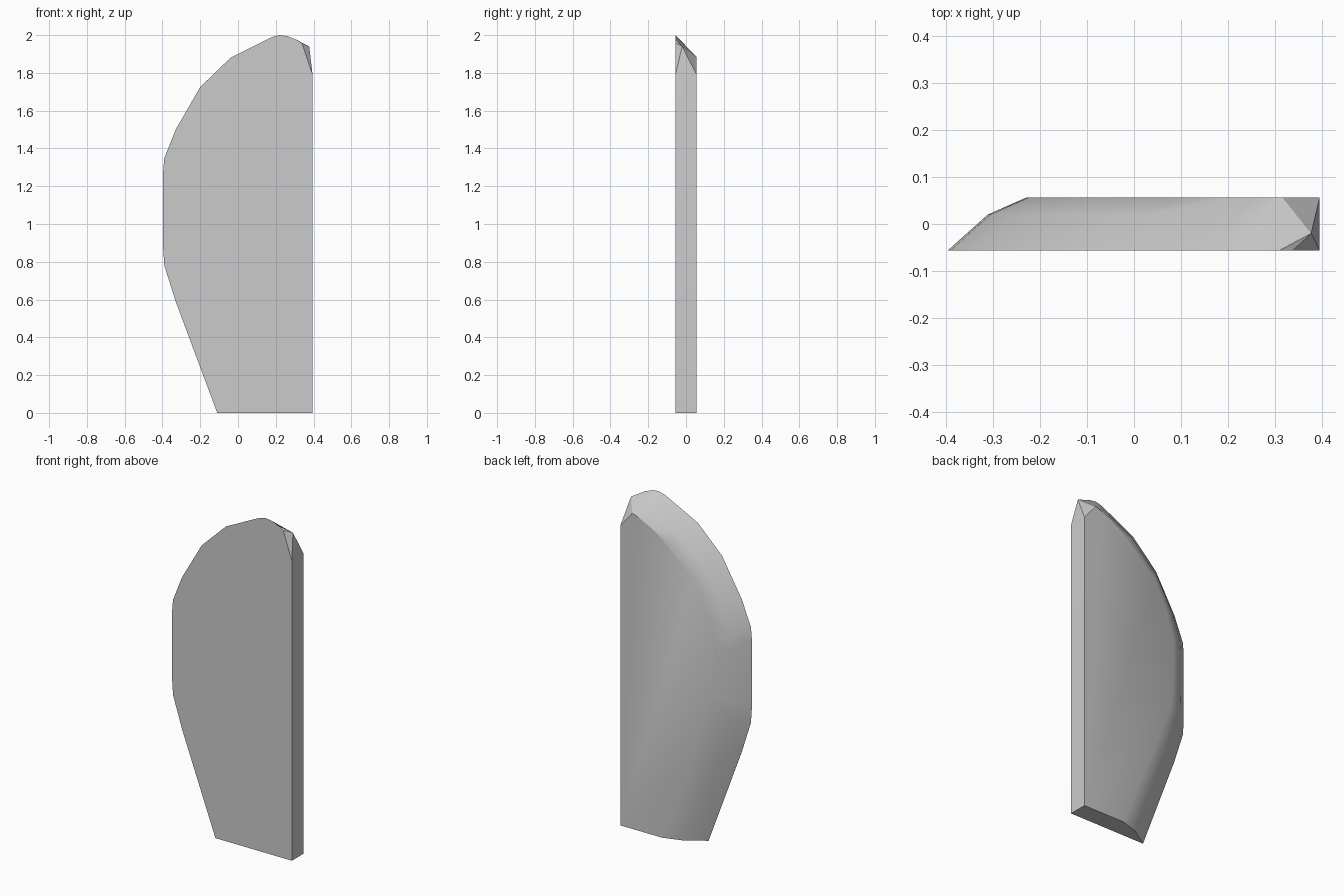
import bpy
import bmesh
import math

cube = bpy.data.objects.get("Cube")
if cube:
    bpy.data.objects.remove(cube, do_unlink=True)

HALF = 0.056    # half the slab thickness
EDGE = 0.395    # straight upright edge
SHOULDER = 1.79

# Curved edge, bottom to top, as (x, z): the sharp front rim and the inset back rim
front_rim = [(-.11, 0), (-.33, .59), (-.39, .78), (-.396, .87), (-.396, 1.28),
             (-.39, 1.35), (-.33, 1.5), (-.2, 1.725), (-.04, 1.88), (.1, 1.95),
             (.18, 1.99), (.22, 2), (.26, 1.995), (.31, 1.975)]
back_rim = [(.12, 0), (-.08, .5), (-.21, .85), (-.225, .95), (-.23, 1.18),
            (-.225, 1.27), (-.18, 1.42), (-.1, 1.587), (.1, 1.776), (.2, 1.835),
            (.26, 1.864), (.285, 1.875), (.303, 1.882), (.316, 1.885)]

bm = bmesh.new()


def ring(points, y):
    return [bm.verts.new((x, y, z)) for x, z in points]


front = ring(front_rim, -HALF)
back = ring(back_rim, HALF)

# Middle ridge rounds the bevel and ends in the corner tip
ridge = ring([(f[0] + .51 * (b[0] - f[0]), f[1] + .65 * (b[1] - f[1]))
              for f, b in zip(front_rim[:-1], back_rim)], .02)
tip = bm.verts.new((.377, -.02, 1.94))
ridge.append(tip)

# Two bevel strips along the curved edge
for low, high in ((front, ridge), (ridge, back)):
    for i in range(len(low) - 1):
        bm.faces.new((low[i], low[i + 1], high[i + 1], high[i]))

# Straight edge with its chipped top corner
chip = bm.verts.new((.338, -HALF, 1.958))
front_foot, front_top = ring([(EDGE, 0), (EDGE, SHOULDER)], -HALF)
back_foot, back_top = ring([(EDGE, 0), (EDGE, SHOULDER)], HALF)
bm.faces.new((front[-1], chip, tip))
bm.faces.new((chip, front_top, tip))
bm.faces.new((front_top, back_top, tip))
bm.faces.new((back_top, back[-1], tip))
bm.faces.new((front_foot, back_foot, back_top, front_top))

# Flat front, back and base
bm.faces.new(front + [chip, front_top, front_foot])
bm.faces.new(back + [back_top, back_foot])
bm.faces.new((front[0], ridge[0], back[0], back_foot, front_foot))
bmesh.ops.recalc_face_normals(bm, faces=bm.faces[:])

mesh = bpy.data.meshes.new("bevelled_slab")
bm.to_mesh(mesh)
bm.free()
slab = bpy.data.objects.new("bevelled_slab", mesh)
bpy.context.collection.objects.link(slab)

# Plain grey
grey = bpy.data.materials.new("plain_grey")
grey.use_nodes = True
colour = (.6, .6, .6, 1)
grey.diffuse_color = colour
grey.node_tree.nodes["Principled BSDF"].inputs["Base Color"].default_value = colour
mesh.materials.append(grey)

# Soft bevel, crisp outer edges
bpy.ops.object.select_all(action='DESELECT')
slab.select_set(True)
bpy.context.view_layer.objects.active = slab
bpy.ops.object.shade_smooth_by_angle(angle=math.radians(30))
